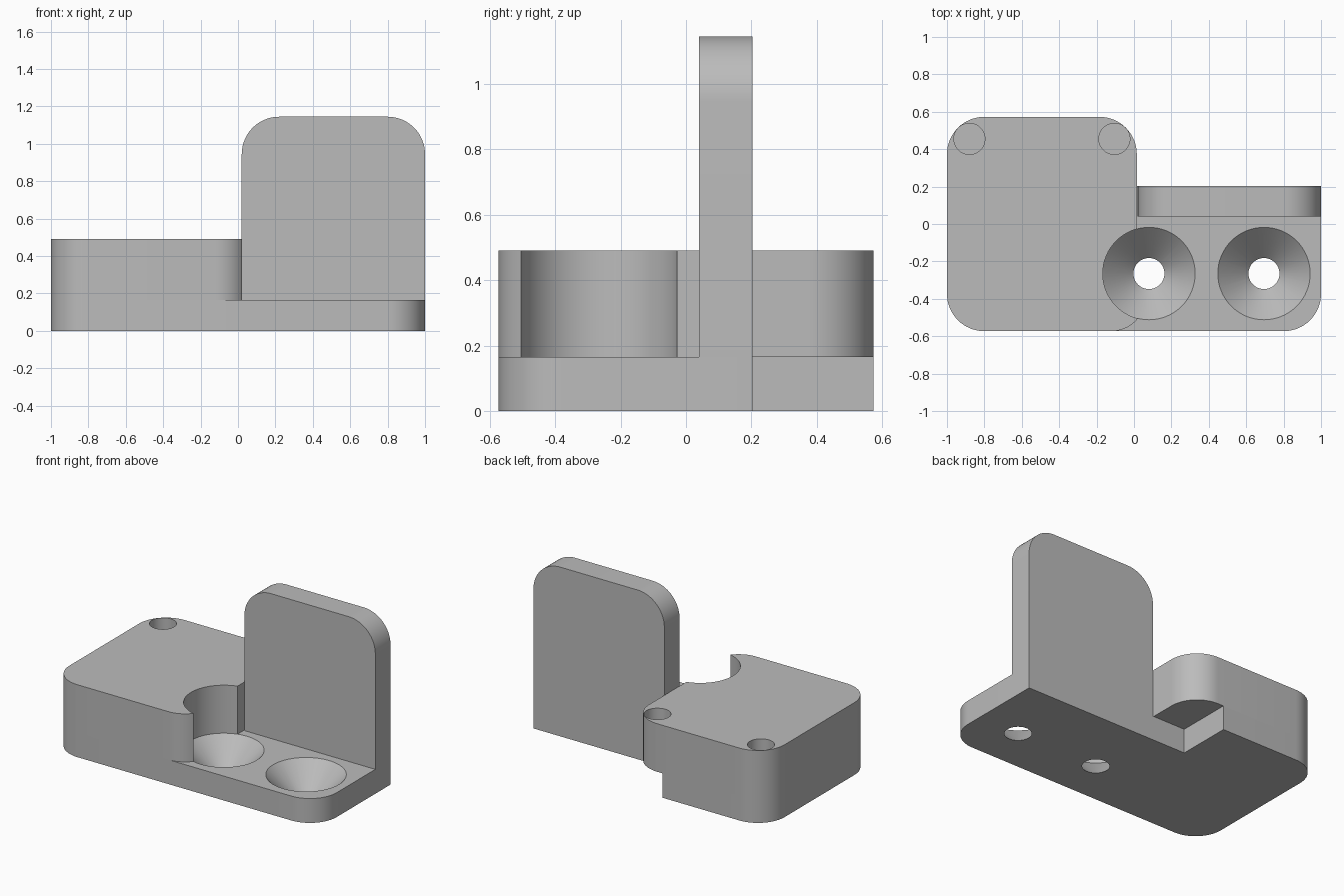
import bpy
import bmesh
from math import pi, tan, radians
from mathutils import Vector

cube = bpy.data.objects.get("Cube")
if cube:
    bpy.data.objects.remove(cube, do_unlink=True)

grey = bpy.data.materials.new("plain grey")
grey.use_nodes = True
grey.diffuse_color = (0.5, 0.5, 0.5, 1)
for node in grey.node_tree.nodes:
    if node.type == "BSDF_PRINCIPLED":
        node.inputs["Base Color"].default_value = (0.5, 0.5, 0.5, 1)

FLOOR_TOP = 0.165
BLOCK_TOP = 0.49
BACK = 0.573
RIM, HOLE = 0.247, 0.083
SCREW_Y = -0.265


def rounded(corners, steps=16):
    """Outline from (x, y, radius) corners."""
    points = []
    for i, (x, y, r) in enumerate(corners):
        p = Vector((x, y))
        if r == 0:
            points.append(p)
            continue
        before = Vector(corners[i - 1][:2]) - p
        after = Vector(corners[(i + 1) % len(corners)][:2]) - p
        u, v = before.normalized(), after.normalized()
        centre = p + (u + v) * r
        for k in range(steps + 1):
            a = k / steps * pi / 2
            d = Vector((1, tan(a))).normalized() if k < steps else Vector((0, 1))
            points.append(centre - v * r * d.x - u * r * d.y)
    return points


def finish(name, bm):
    bmesh.ops.recalc_face_normals(bm, faces=bm.faces)
    mesh = bpy.data.meshes.new(name)
    bm.to_mesh(mesh)
    bm.free()
    mesh.materials.append(grey)
    obj = bpy.data.objects.new(name, mesh)
    bpy.context.collection.objects.link(obj)
    return obj


def prism(name, outline, low, high, upright=False):
    """Extrude an outline along z, or along y when upright."""
    bm = bmesh.new()
    place = (lambda p: (p.x, low, p.y)) if upright else (lambda p: (p.x, p.y, low))
    face = bm.faces.new([bm.verts.new(place(p)) for p in outline])
    moved = bmesh.ops.extrude_face_region(bm, geom=[face])["geom"]
    offset = (0, high - low, 0) if upright else (0, 0, high - low)
    bmesh.ops.translate(bm, vec=offset,
                        verts=[g for g in moved if isinstance(g, bmesh.types.BMVert)])
    return finish(name, bm)


def cutter(x, y, low, high, r_low, r_high):
    bm = bmesh.new()
    bmesh.ops.create_cone(bm, cap_ends=True, segments=64, radius1=r_low,
                          radius2=r_high, depth=high - low)
    bmesh.ops.translate(bm, vec=(x, y, (low + high) / 2), verts=bm.verts)
    obj = finish("cutter", bm)
    obj.hide_render = True
    return obj


def select(obj):
    bpy.ops.object.select_all(action="DESELECT")
    obj.select_set(True)
    bpy.context.view_layer.objects.active = obj


def cut(obj, tool):
    mod = obj.modifiers.new("cut", "BOOLEAN")
    mod.operation = "DIFFERENCE"
    mod.solver = "EXACT"
    mod.object = tool
    select(obj)
    bpy.ops.object.modifier_apply(modifier=mod.name)
    bpy.data.objects.remove(tool, do_unlink=True)


# Floor plate with a square notch at the back
floor_plate = prism("floor_plate", rounded([
    (-1, -BACK, 0.2), (1, -BACK, 0.2), (1, 0.203, 0),
    (-0.227, 0.203, 0), (-0.227, BACK, 0), (-1, BACK, 0.2)]), 0, FLOOR_TOP)

# Raised block, overhanging the notch
raised_block = prism("raised_block", rounded([
    (-1, -BACK, 0.2), (0.06, -BACK, 0.18), (0.06, SCREW_Y, 0),
    (0.015, SCREW_Y, 0), (0.015, BACK, 0.2), (-1, BACK, 0.2)]), FLOOR_TOP, BLOCK_TOP)

# Upright tab with rounded top corners
upright_tab = prism("upright_tab", rounded([
    (0.02, FLOOR_TOP, 0), (1, FLOOR_TOP, 0), (1, 1.145, 0.2), (0.02, 1.145, 0.2)]),
    0.04, 0.203, upright=True)

# Countersunk screw holes through the floor
for x in (0.08, 0.695):
    cut(floor_plate, cutter(x, SCREW_Y, -0.01, FLOOR_TOP + 0.01, HOLE - 0.01, RIM + 0.01))

# Screw head clearance through the block
cut(raised_block, cutter(0.08, SCREW_Y, 0.1, 0.6, RIM, RIM))

# Blind round holes in the block
for x in (-0.88, -0.105):
    cut(raised_block, cutter(x, 0.455, BLOCK_TOP - 0.16, 0.6, HOLE, HOLE))

for part in (floor_plate, raised_block, upright_tab):
    select(part)
    bpy.ops.object.shade_smooth_by_angle(angle=radians(30))
